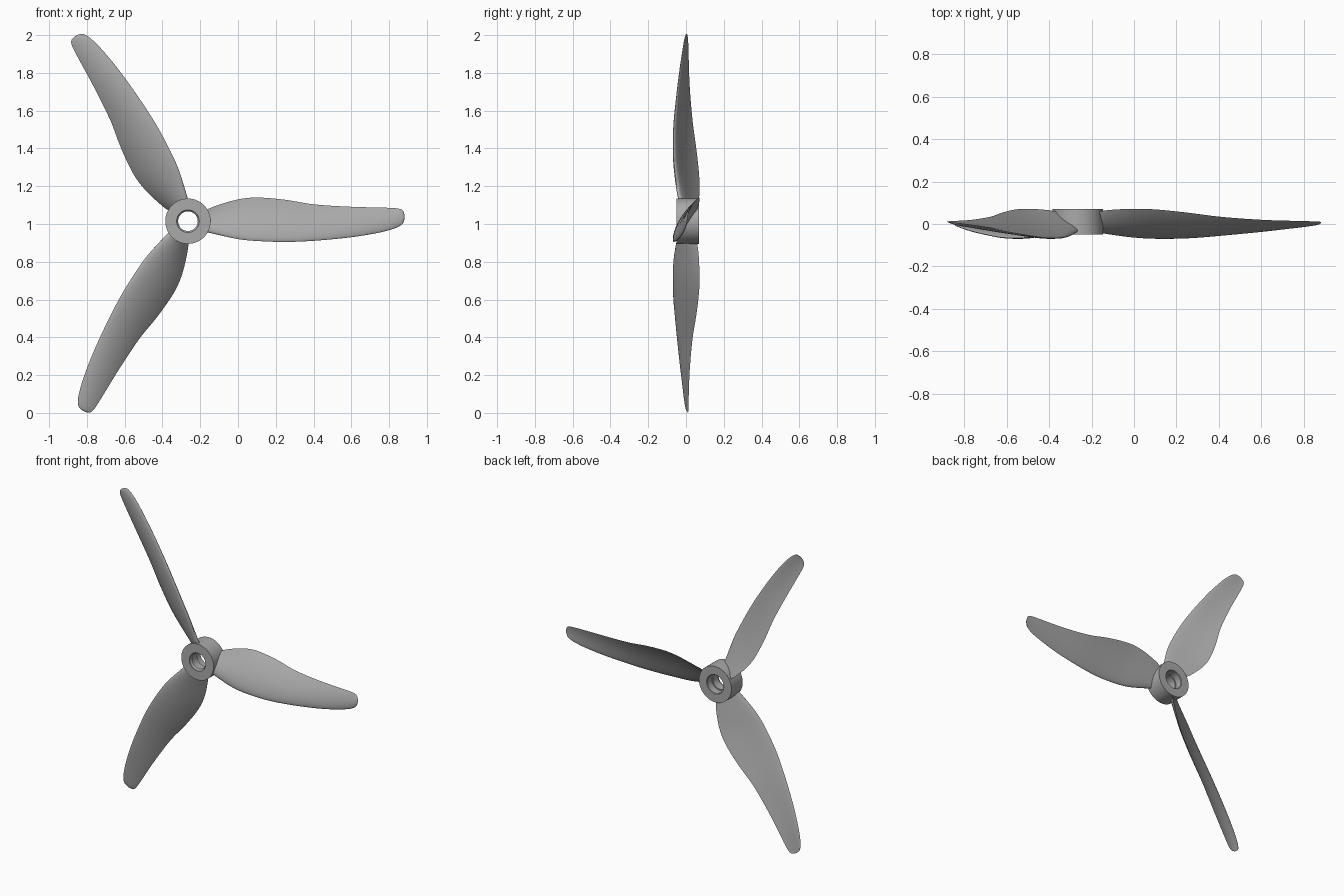
import bpy, bmesh, math
from mathutils import Vector, Matrix

if "Cube" in bpy.data.objects:
    bpy.data.objects.remove(bpy.data.objects["Cube"])

CENTRE = Vector((-0.265, 0, 1.015))

grey = bpy.data.materials.new("plain_grey")
grey.use_nodes = True
colour = (0.4, 0.4, 0.4, 1)
grey.diffuse_color = colour
grey.node_tree.nodes["Principled BSDF"].inputs["Base Color"].default_value = colour


def finish(bm, name, angle):
    bmesh.ops.recalc_face_normals(bm, faces=bm.faces)
    mesh = bpy.data.meshes.new(name)
    bm.to_mesh(mesh)
    bm.free()
    mesh.materials.append(grey)
    ob = bpy.data.objects.new(name, mesh)
    bpy.context.collection.objects.link(ob)
    bpy.ops.object.select_all(action="DESELECT")
    ob.select_set(True)
    bpy.context.view_layer.objects.active = ob
    bpy.ops.object.shade_smooth_by_angle(angle=math.radians(angle))
    return ob


def spline(a, b, c, d, t):
    """Catmull-Rom blend between b and c, with uneven spacing in the first value."""
    out = [b[0] + (c[0] - b[0]) * t]
    w = c[0] - b[0]
    for i in range(1, len(b)):
        m1 = (c[i] - a[i]) / (c[0] - a[0]) * w
        m2 = (d[i] - b[i]) / (d[0] - b[0]) * w
        out.append((2*t**3 - 3*t*t + 1) * b[i] + (t**3 - 2*t*t + t) * m1
                   + (3*t*t - 2*t**3) * c[i] + (t**3 - t*t) * m2)
    return out


# Hub: a closed ring profile (radius, depth) turned about the y axis
hub_profile = [(0.12, -0.05), (0.12, 0.07), (0.064, 0.07), (0.06, 0.066),
               (0.06, 0.02), (0.052, 0.02), (0.052, -0.035), (0.06, -0.045), (0.06, -0.05)]
bm = bmesh.new()
SIDES = 64
rings = []
for s in range(SIDES):
    a = math.tau * s / SIDES
    rings.append([bm.verts.new(CENTRE + Vector((r * math.cos(a), y, r * math.sin(a))))
                  for r, y in hub_profile])
n = len(hub_profile)
for s in range(SIDES):
    p, q = rings[s], rings[(s + 1) % SIDES]
    for i in range(n):
        j = (i + 1) % n
        bm.faces.new((p[i], p[j], q[j], q[i]))
finish(bm, "hub", 30)

# Blade stations: x, leading edge y and z, trailing edge y and z, thickness
stations = [
    (-0.19, -0.03, 0.965, 0.055, 1.065, 0.034),
    (-0.12, -0.044, 0.947, 0.066, 1.095, 0.034),
    (0.0, -0.06, 0.92, 0.072, 1.13, 0.032),
    (0.1, -0.066, 0.91, 0.069, 1.14, 0.03),
    (0.25, -0.064, 0.905, 0.054, 1.128, 0.027),
    (0.4, -0.052, 0.911, 0.035, 1.104, 0.024),
    (0.6, -0.032, 0.93, 0.02, 1.091, 0.019),
    (0.75, -0.014, 0.955, 0.015, 1.087, 0.015),
    (0.83, -0.004, 0.977, 0.013, 1.084, 0.012),
    (0.862, 0.001, 0.993, 0.012, 1.078, 0.01),
    (0.876, 0.004, 1.008, 0.011, 1.066, 0.007),
    (0.882, 0.007, 1.03, 0.009, 1.046, 0.002),
]
STEPS, HALF = 5, 14


def section(row):
    """Cambered aerofoil loop, bulging to the front."""
    x, ly, lz, ty, tz, thick = row
    lead, trail = Vector((x, ly, lz)), Vector((x, ty, tz))
    chord = trail - lead
    up = Vector((0, -chord.z, chord.y)).normalized()
    pts = []
    for k in range(2 * HALF):
        a = math.pi * k / HALF
        u = (1 - math.cos(a)) / 2
        half = thick * (1.48 * math.sqrt(u) - 0.63 * u - 1.76 * u**2
                        + 1.42 * u**3 - 0.5 * u**4)
        camber = 0.24 * chord.length * u * (1 - u)
        pts.append(lead + chord * u + up * (camber + half * (1 if k <= HALF else -1)))
    return pts


rows = []
for i in range(len(stations) - 1):
    a, d = stations[max(i - 1, 0)], stations[min(i + 2, len(stations) - 1)]
    rows += [spline(a, stations[i], stations[i + 1], d, s / STEPS) for s in range(STEPS)]
rows.append(stations[-1])

# Three blades, each turned a third about the hub
for index, name in enumerate(("left_blade", "upper_right_blade", "lower_right_blade")):
    bm = bmesh.new()
    loops = [[bm.verts.new(p) for p in section(r)] for r in rows]
    for p, q in zip(loops, loops[1:]):
        for i in range(len(p)):
            j = (i + 1) % len(p)
            bm.faces.new((p[i], p[j], q[j], q[i]))
    bm.faces.new(loops[0])
    bm.faces.new(loops[-1])
    turn = Matrix.Rotation(-math.tau * index / 3, 3, "Y")
    bmesh.ops.rotate(bm, cent=CENTRE, matrix=turn, verts=bm.verts)
    finish(bm, name, 50)
